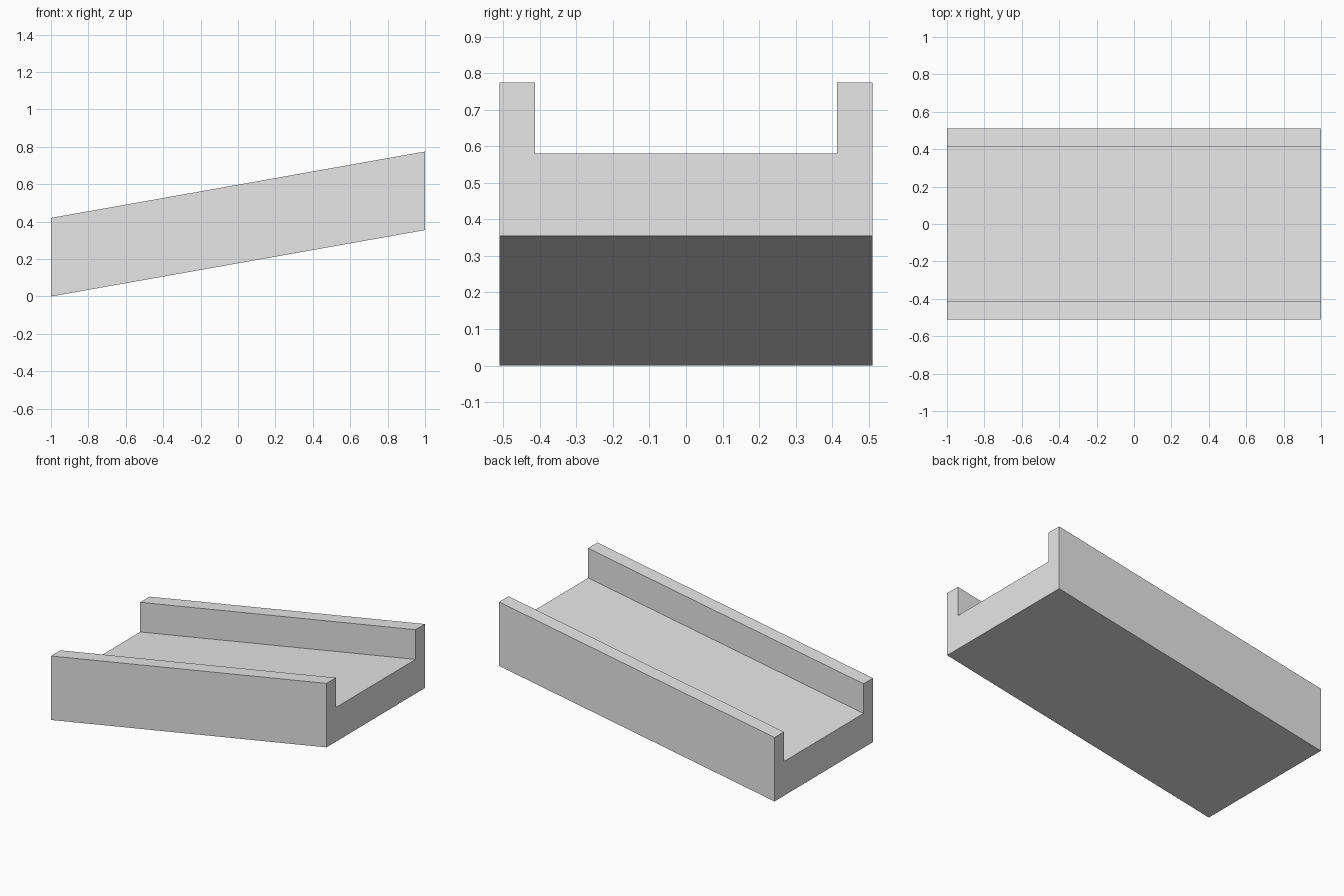
import bpy
import bmesh

cube = bpy.data.objects.get("Cube")
if cube:
    bpy.data.objects.remove(cube, do_unlink=True)

HALF_LEN, HALF_WID, RISE = 1.0, 0.51, 0.355
FLOOR, WALL_TOP, WALL_IN = 0.225, 0.42, 0.413

# Plain grey material
grey = bpy.data.materials.new("light_grey")
grey.use_nodes = True
colour = (0.8, 0.8, 0.8, 1.0)
grey.diffuse_color = colour
grey.node_tree.nodes["Principled BSDF"].inputs["Base Color"].default_value = colour

# Channel cross-section (y, z), mirrored to the other side
half = [(HALF_WID, 0), (HALF_WID, WALL_TOP), (WALL_IN, WALL_TOP), (WALL_IN, FLOOR)]
profile = half + [(-y, z) for y, z in reversed(half)]

# Sloped channel: extrude the section along x while rising, ends kept vertical
bm = bmesh.new()
section = bm.faces.new([bm.verts.new((-HALF_LEN, y, z)) for y, z in profile])
ext = bmesh.ops.extrude_face_region(bm, geom=[section], use_keep_orig=True)
moved = [g for g in ext["geom"] if isinstance(g, bmesh.types.BMVert)]
bmesh.ops.translate(bm, verts=moved, vec=(2 * HALF_LEN, 0, RISE))
bmesh.ops.recalc_face_normals(bm, faces=bm.faces)

mesh = bpy.data.meshes.new("sloped_channel")
bm.to_mesh(mesh)
bm.free()
mesh.materials.append(grey)
bpy.context.collection.objects.link(bpy.data.objects.new("sloped_channel", mesh))
